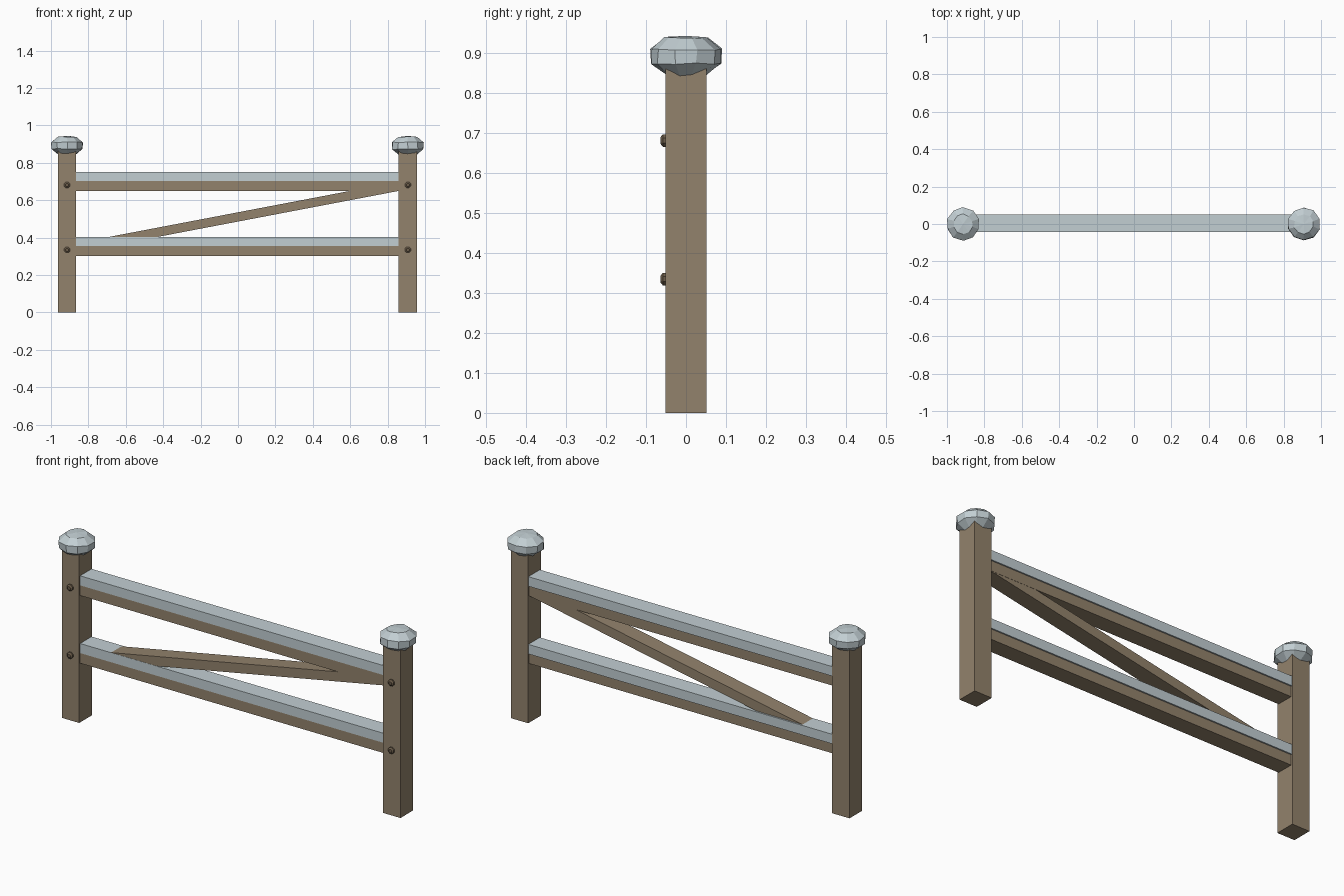
import bpy, bmesh, math, random
from mathutils import Vector

random.seed(4)
old = bpy.data.objects.get("Cube")
if old:
    bpy.data.objects.remove(old, do_unlink=True)


def material(name, rgb):
    m = bpy.data.materials.new(name)
    m.use_nodes = True
    m.diffuse_color = (*rgb, 1)
    m.node_tree.nodes["Principled BSDF"].inputs["Base Color"].default_value = (*rgb, 1)
    return m


WOOD = material("weathered_wood", (0.29, 0.225, 0.15))
SNOW = material("pale_snow", (0.54, 0.62, 0.65))
BOLT = material("dark_bolt", (0.15, 0.11, 0.07))


def finish(name, bm, mat):
    bmesh.ops.recalc_face_normals(bm, faces=bm.faces)
    mesh = bpy.data.meshes.new(name)
    bm.to_mesh(mesh)
    bm.free()
    mesh.materials.append(mat)
    obj = bpy.data.objects.new(name, mesh)
    bpy.context.collection.objects.link(obj)
    return obj


def prism(name, outline, y0, y1, mat):
    """Extrude an x-z outline from y0 to y1."""
    bm = bmesh.new()
    face = bm.faces.new([bm.verts.new((x, y0, z)) for x, z in outline])
    ext = bmesh.ops.extrude_face_region(bm, geom=[face])
    verts = [v for v in ext["geom"] if isinstance(v, bmesh.types.BMVert)]
    bmesh.ops.translate(bm, verts=verts, vec=(0, y1 - y0, 0))
    return finish(name, bm, mat)


def box(name, x0, x1, y0, y1, z0, z1, mat):
    return prism(name, [(x0, z0), (x1, z0), (x1, z1), (x0, z1)], y0, y1, mat)


def lathe(name, profile, sides, mat, jitter=0.0):
    """Closed faceted solid of stacked rings given as (radius, height)."""
    bm = bmesh.new()
    rings = []
    for r, z in profile:
        ring = []
        for i in range(sides):
            a = math.tau * (i + 0.5) / sides
            wobble = Vector([random.uniform(-jitter, jitter) for _ in range(3)])
            ring.append(bm.verts.new(Vector((r * math.cos(a), r * math.sin(a), z)) + wobble))
        rings.append(ring)
    for low, high in zip(rings, rings[1:]):
        for i in range(sides):
            j = (i + 1) % sides
            bm.faces.new((low[i], low[j], high[j], high[i]))
    bm.faces.new(rings[0])
    # Shallow peak over the last ring
    peak = bm.verts.new((0, 0, profile[-1][1] + 0.005 * (jitter > 0)))
    for i in range(sides):
        bm.faces.new((rings[-1][i], rings[-1][(i + 1) % sides], peak))
    return finish(name, bm, mat)


# Posts, snow caps and bolts
CAP = [(0.05, 0.845), (0.087, 0.874), (0.088, 0.91), (0.053, 0.939)]
HEAD = [(0.017, 0), (0.017, 0.008), (0.009, 0.014)]
LEFT, RIGHT = 0.908, -0.914
for side, x in (("left", LEFT), ("right", RIGHT)):
    box(side + "_post", x - 0.049, x + 0.049, -0.051, 0.051, 0, 0.89, WOOD)
    cap = lathe(side + "_snow_cap", CAP, 10, SNOW, 0.0025)
    cap.location.x = x
    for level, z in (("lower", 0.335), ("upper", 0.682)):
        bolt = lathe(f"{side}_{level}_bolt", HEAD, 8, BOLT)
        bolt.rotation_euler.x = math.pi / 2
        bolt.location = (x, -0.05, z)

# Rails, each with a layer of snow on top
for level, z in (("lower", 0.303), ("upper", 0.65)):
    box(level + "_rail", RIGHT, LEFT, -0.043, 0.043, z, z + 0.052, WOOD)
    box(level + "_rail_snow", RIGHT, LEFT, -0.043, 0.05, z + 0.052, z + 0.101, SNOW)

# Diagonal brace between the rails
prism("diagonal_brace", [(-0.69, 0.404), (-0.43, 0.404), (0.86, 0.65), (0.60, 0.65)],
      -0.042, 0.042, WOOD)
